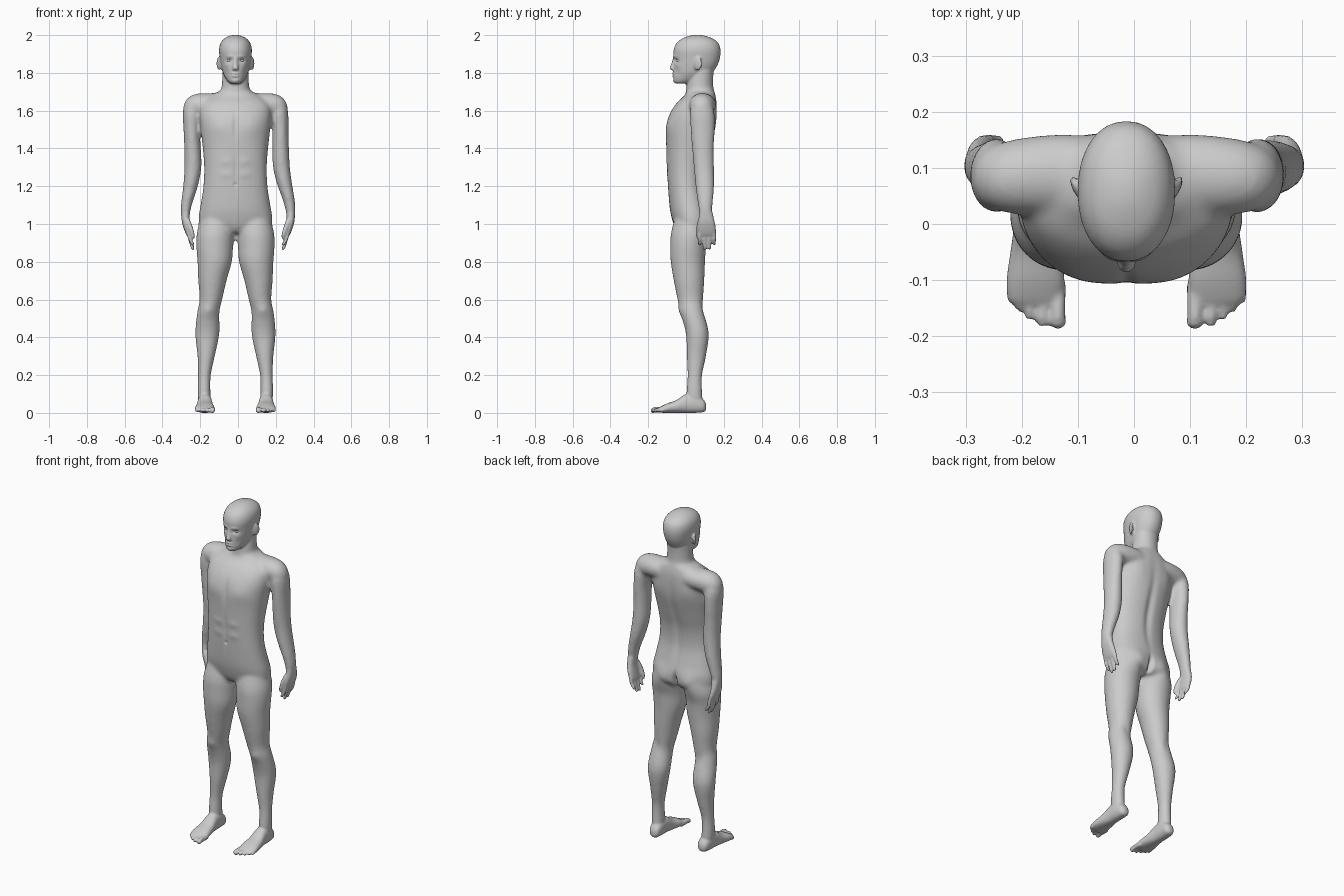
import bpy, bmesh, math
from mathutils import Vector, Matrix

CX = -0.0135   # the figure's midline sits slightly off x = 0


def spline(rows, steps=4):
    """Catmull-Rom interpolation through rows of numbers."""
    out, n = [], len(rows)
    for i in range(n - 1):
        a, b, c, d = rows[max(i - 1, 0)], rows[i], rows[i + 1], rows[min(i + 2, n - 1)]
        for k in range(steps):
            t = k / steps
            out.append([0.5 * (2 * q + (r - p) * t + (2 * p - 5 * q + 4 * r - s) * t * t
                               + (3 * q - p - 3 * r + s) * t ** 3) for p, q, r, s in zip(a, b, c, d)])
    return out + [list(rows[-1])]


def loft(bm, rows, axis='z', side=1, p=2.0, arm=False, n=32):
    """Closed skin over oval rings: (position on axis, centre u, centre v, radius u, radius v)."""
    rings = []
    for t, u, v, ru, rv in spline(rows):
        ring = []
        for k in range(n):
            a = 2 * math.pi * k / n
            c, s = math.cos(a), math.sin(a)
            pu = u + ru * math.copysign(abs(c) ** (2 / p), c)
            pv = v + rv * math.copysign(abs(s) ** (2 / p), s)
            x, y, z = {'z': (pu, pv, t), 'y': (pu, t, pv), 'x': (t, pu, pv)}[axis]
            if arm and side > 0:      # one arm hangs a little further out
                x += 0.028 * min(max((1.6 - z) / 0.45, 0), 1)
            ring.append(bm.verts.new((CX + side * x, y, z)))
        rings.append(ring)
    faces = [bm.faces.new(rings[0]), bm.faces.new(rings[-1])]
    for r0, r1 in zip(rings, rings[1:]):
        for k in range(n):
            faces.append(bm.faces.new((r0[k], r0[(k + 1) % n], r1[(k + 1) % n], r1[k])))
    bmesh.ops.recalc_face_normals(bm, faces=faces)


def blob(bm, centre, radii, rot=0.0):
    m = (Matrix.Translation(Vector(centre) + Vector((CX, 0, 0))) @ Matrix.Rotation(rot, 4, 'Z')
         @ Matrix.Diagonal((*radii, 1)))
    bmesh.ops.create_uvsphere(bm, u_segments=24, v_segments=16, radius=1, matrix=m)


def make(name, bm):
    me = bpy.data.meshes.new(name)
    bm.to_mesh(me)
    bm.free()
    ob = bpy.data.objects.new(name, me)
    bpy.context.collection.objects.link(ob)
    return ob


def fuse(name, bm, voxel, smooth):
    """Weld overlapping shells into one skin and return its mesh."""
    ob = make(name, bm)
    r = ob.modifiers.new('weld', 'REMESH')
    r.mode, r.voxel_size = 'VOXEL', voxel
    s = ob.modifiers.new('soften', 'SMOOTH')
    s.factor, s.iterations = 0.5, smooth
    me = bpy.data.meshes.new_from_object(ob.evaluated_get(bpy.context.evaluated_depsgraph_get()))
    bpy.data.objects.remove(ob)
    return me


def depth(rows):
    """(z, half width, front y, back y) -> loft rows."""
    return [(z, 0, (f + b) / 2, w, (b - f) / 2) for z, w, f, b in rows]


# Trunk and neck
bm = bmesh.new()
loft(bm, depth([(0.955, .13, -.04, .10), (0.975, .18, -.055, .12), (1.0, .195, -.066, .128),
                (1.05, .194, -.08, .13), (1.1, .185, -.088, .12), (1.2, .17, -.096, .10),
                (1.3, .166, -.101, .105), (1.4, .173, -.105, .13), (1.5, .184, -.106, .155),
                (1.58, .19, -.088, .163), (1.64, .18, -.05, .163), (1.68, .13, -.008, .157),
                (1.705, .08, .002, .15)]), p=2.25)
loft(bm, depth([(1.64, .088, -.01, .155), (1.69, .08, 0, .15), (1.73, .073, .002, .145),
                (1.78, .07, .01, .145), (1.83, .068, .02, .15)]))

for s in (-1, 1):
    # Shoulder girdle
    loft(bm, [(.03, .085, 1.635, .07, .06), (.12, .088, 1.635, .072, .058),
              (.19, .085, 1.63, .068, .062), (.235, .083, 1.622, .058, .058),
              (.262, .083, 1.615, .04, .04), (.276, .083, 1.612, .014, .014)], 'x', s)
    # Arm
    loft(bm, [(1.66, .225, .083, .03, .035), (1.6, .23, .085, .048, .064), (1.5, .232, .088, .043, .064),
              (1.4, .227, .09, .044, .058), (1.3, .225, .095, .045, .054), (1.2, .238, .1, .039, .05),
              (1.1, .26, .102, .029, .039), (1.04, .266, .105, .024, .034)], 'z', s, arm=True)
    # Leg
    loft(bm, [(1.03, .1, .025, .085, .085), (.95, .107, .02, .098, .1), (.88, .11, .012, .097, .095),
              (.8, .11, .01, .091, .091), (.7, .122, .016, .075, .081), (.6, .13, .023, .06, .068),
              (.53, .144, .033, .059, .063), (.42, .149, .06, .064, .061), (.3, .155, .055, .046, .051),
              (.2, .164, .047, .034, .039), (.12, .166, .044, .034, .042), (.06, .164, .045, .034, .045)],
         'z', s)
core = fuse('core', bm, 0.01, 6)

# Head, added to the softened trunk
bm = bmesh.new()
bm.from_mesh(core)
loft(bm, depth([(1.744, .026, -.056, .02), (1.752, .038, -.066, .05), (1.77, .052, -.069, .10),
                (1.80, .067, -.067, .14), (1.84, .077, -.065, .166), (1.88, .083, -.066, .18),
                (1.92, .087, -.066, .183), (1.955, .08, -.052, .173), (1.98, .061, -.024, .145),
                (1.995, .034, .015, .105), (2.001, .01, .045, .075)]), p=2.15)
loft(bm, [(1.882, 0, -.058, .008, .011), (1.85, 0, -.066, .010, .012), (1.826, 0, -.072, .016, .015),
          (1.816, 0, -.068, .015, .012), (1.811, 0, -.062, .008, .006)])
blob(bm, (0, -.063, 1.796), (.022, .011, .006))
blob(bm, (0, -.063, 1.783), (.020, .011, .006))

TOES = [(.122, -.186, .0150), (.150, -.183, .0105), (.172, -.171, .0095),
        (.190, -.156, .0090), (.205, -.141, .0090)]
FINGERS = [(.072, .884), (.098, .862), (.124, .864), (.149, .886)]
for s in (-1, 1):
    blob(bm, (s * .086, .062, 1.85), (.009, .026, .036), s * -.5)          # ear
    # Foot and toes
    loft(bm, [(.107, .16, .03, .012, .015), (.092, .16, .038, .03, .034), (.05, .162, .05, .036, .05),
              (.0, .162, .05, .038, .05), (-.05, .162, .034, .045, .034), (-.1, .162, .025, .052, .025),
              (-.132, .163, .018, .049, .017), (-.143, .160, .016, .044, .012)], 'y', s, p=2.3)
    for x, tip, r in TOES:
        loft(bm, [(-.105, x, .016, r, r), (tip + .03, x, .017, r * .9, r),
                  (tip + .008, x, .013, r, r), (tip, x, .012, r * .5, r * .5)], 'y', s, n=16)
    # Hand, fingers and thumb
    loft(bm, [(1.07, .264, .104, .024, .034), (1.02, .264, .108, .021, .042), (.98, .256, .11, .019, .048),
              (.945, .246, .111, .015, .047), (.935, .243, .111, .010, .04)], 'z', s, p=2.3, arm=True)
    for y, tip in FINGERS:
        loft(bm, [(.955, .248, y, .011, .0115), (.92, .241, y, .0105, .0105),
                  (tip + .01, .227, y, .009, .009), (tip, .224, y, .004, .004)], 'z', s, arm=True, n=16)
    loft(bm, [(1.025, .256, .078, .015, .014), (.985, .24, .067, .0135, .013), (.945, .227, .063, .011, .011),
              (.922, .222, .063, .006, .006)], 'z', s, arm=True, n=16)
skin = fuse('skin', bm, 0.006, 3)

# Muscle and face relief: (centre), (reach), push in y; mirrored when off the midline
RELIEF = [((.033, -.06, 1.866), (.017, .04, .010), .011), ((.03, -.06, 1.887), (.02, .04, .007), -.004),
          ((.05, -.05, 1.838), (.014, .04, .012), -.003), ((.045, -.04, 1.80), (.014, .04, .018), .004),
          ((0, -.07, 1.79), (.02, .03, .003), .004), ((0, -.065, 1.772), (.02, .03, .005), .004),
          ((.09, -.09, 1.52), (.06, .09, .05), -.006), ((0, -.1, 1.52), (.013, .07, .07), .007),
          ((0, -.1, 1.28), (.010, .06, .10), .004), ((0, -.095, 1.21), (.008, .05, .009), .006),
          ((.05, -.1, 1.26), (.03, .06, .02), -.003), ((.05, -.1, 1.33), (.03, .06, .02), -.003),
          ((0, .12, 1.35), (.022, .09, .20), -.011), ((.10, .15, 1.55), (.05, .08, .06), .005),
          ((.085, .12, 1.0), (.055, .09, .055), .016), ((0, .12, .99), (.012, .10, .045), -.028),
          ((.144, -.03, .54), (.03, .04, .03), -.006), ((.144, .095, .56), (.025, .04, .04), -.005)]
dents = []
for (x, y, z), reach, push in RELIEF:
    for sx in ((1,) if x == 0 else (-1, 1)):
        dents.append((CX + sx * x, y, z, reach, push))
for v in skin.vertices:
    x, y, z = v.co
    dy = 0.0
    for cx, cy, cz, (rx, ry, rz), push in dents:
        if abs(z - cz) < 2.5 * rz and abs(x - cx) < 2.5 * rx:
            dy += push * math.exp(-((x - cx) / rx) ** 2 - ((y - cy) / ry) ** 2 - ((z - cz) / rz) ** 2)
    v.co.y = y + dy
    v.co.z = max(z, 0.0)
skin.shade_smooth()
body = bpy.data.objects.new('body', skin)
bpy.context.collection.objects.link(body)

# Eyes
for s, name in ((-1, 'right_eye'), (1, 'left_eye')):
    bm = bmesh.new()
    blob(bm, (s * .033, -.038, 1.865), (.0125, .0125, .0105))
    make(name, bm).data.shade_smooth()
